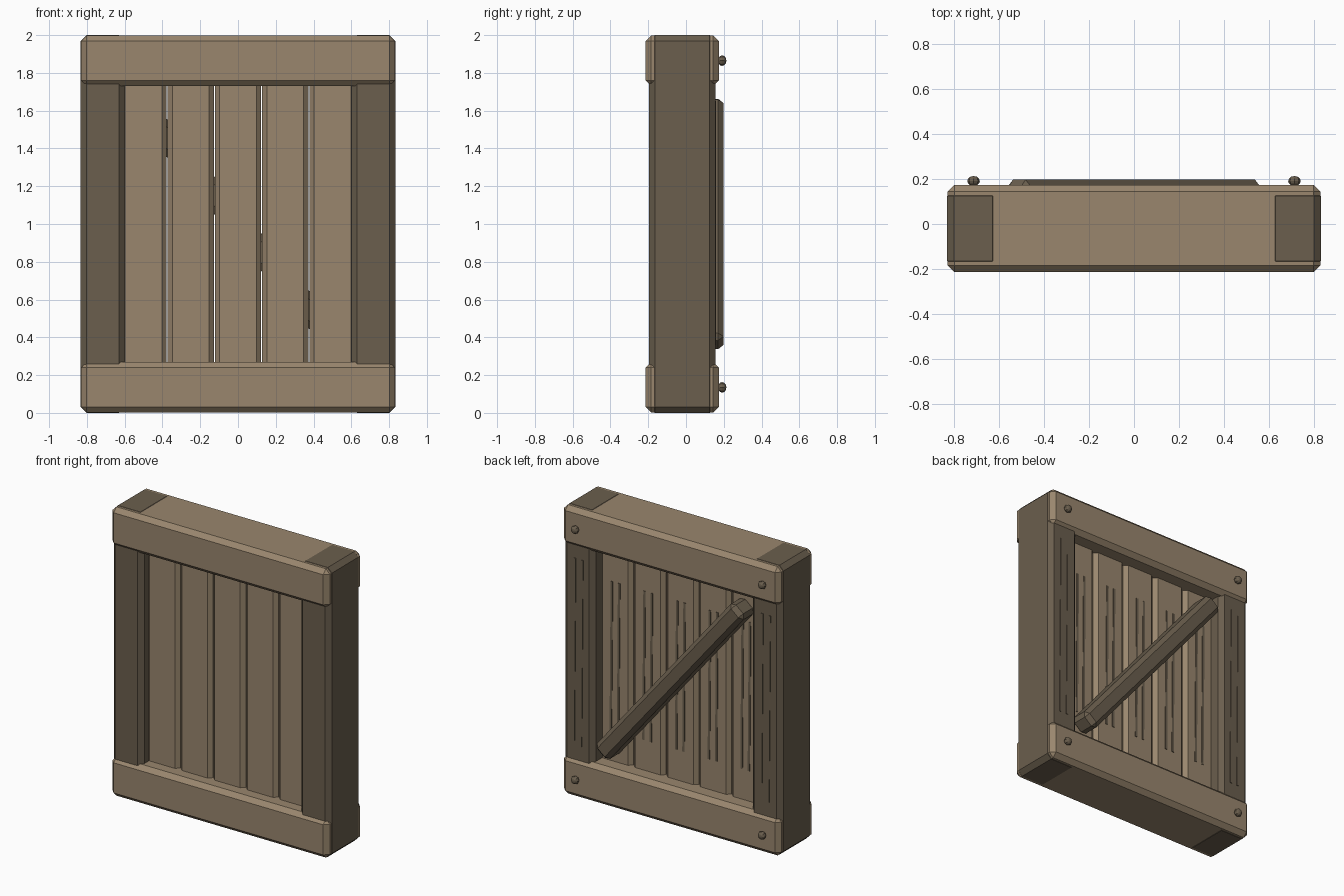
import bpy
import bmesh
from mathutils import Matrix, Vector

old = bpy.data.objects.get("Cube")
if old:
    bpy.data.objects.remove(old, do_unlink=True)


def make_material(name, rgb):
    mat = bpy.data.materials.new(name)
    mat.use_nodes = True
    color = (*rgb, 1)
    mat.diffuse_color = color
    bsdf = next(n for n in mat.node_tree.nodes if n.type == 'BSDF_PRINCIPLED')
    bsdf.inputs["Base Color"].default_value = color
    bsdf.inputs["Roughness"].default_value = 0.8
    return mat


light_wood = make_material("light wood", (0.32, 0.24, 0.155))
dark_wood = make_material("dark wood", (0.145, 0.113, 0.075))


def add_object(name, bm, mat):
    mesh = bpy.data.meshes.new(name)
    bm.to_mesh(mesh)
    bm.free()
    mesh.materials.append(mat)
    obj = bpy.data.objects.new(name, mesh)
    bpy.context.collection.objects.link(obj)
    return obj


def board(name, low, high, mat, chamfer=0.0):
    """Box between two corners, with chamfered edges."""
    low, high = Vector(low), Vector(high)
    bm = bmesh.new()
    bmesh.ops.create_cube(bm, size=1)
    bmesh.ops.scale(bm, vec=high - low, verts=bm.verts)
    if chamfer:
        bmesh.ops.bevel(bm, geom=bm.edges[:], offset=chamfer, segments=1,
                        affect='EDGES', profile=0.5)
    obj = add_object(name, bm, mat)
    obj.location = (low + high) / 2
    return obj


def groove_pair(name, x, y, z_low, z_high):
    """Two thin, slightly tilted grain marks on the back of a board."""
    for tag, offset in (("a", -0.028), ("b", 0.028)):
        mark = board(f"{name}_{tag}", (x + offset - 0.008, y - 0.004, z_low),
                     (x + offset + 0.008, y + 0.004, z_high), dark_wood)
        mark.rotation_euler.y = -0.008


# Horizontal rails
for name, z in (("bottom_rail", 0.002), ("top_rail", 1.73)):
    board(name, (-0.831, -0.214, z), (0.831, 0.174, z + 0.268), light_wood, 0.03)

# Upright posts
for side, s in (("left", 1), ("right", -1)):
    x = s * 0.7165
    board(f"{side}_post", (x - 0.1165, -0.196, 0), (x + 0.1165, 0.156, 2),
          dark_wood, 0.031)
    groove_pair(f"{side}_post_grain", x, 0.156, 0.36, 1.65)

# Vertical slats
for i in range(5):
    x = (i - 2) * 0.25
    board(f"slat_{i + 1}", (x - 0.1225, -0.115, 0.2), (x + 0.1225, 0.06, 1.8),
          light_wood, 0.025)
    groove_pair(f"slat_grain_{i + 1}", x, 0.06, 0.48, 1.51)

# Diagonal brace across the back
brace = board("diagonal_brace", (-0.83, 0.04, 0.936), (0.83, 0.198, 1.064),
              dark_wood, 0.028)
brace.rotation_euler.y = 0.88

# Bolt heads on the back corners
for side, x in (("left", 0.715), ("right", -0.715)):
    for level, z in (("bottom", 0.135), ("top", 1.865)):
        bm = bmesh.new()
        bmesh.ops.create_uvsphere(bm, u_segments=8, v_segments=6, radius=0.028)
        bmesh.ops.rotate(bm, verts=bm.verts, matrix=Matrix.Rotation(1.5708, 3, 'X'))
        bmesh.ops.scale(bm, vec=(1, 0.8, 1), verts=bm.verts)
        bolt = add_object(f"{level}_{side}_bolt", bm, dark_wood)
        bolt.location = (x, 0.1915, z)
